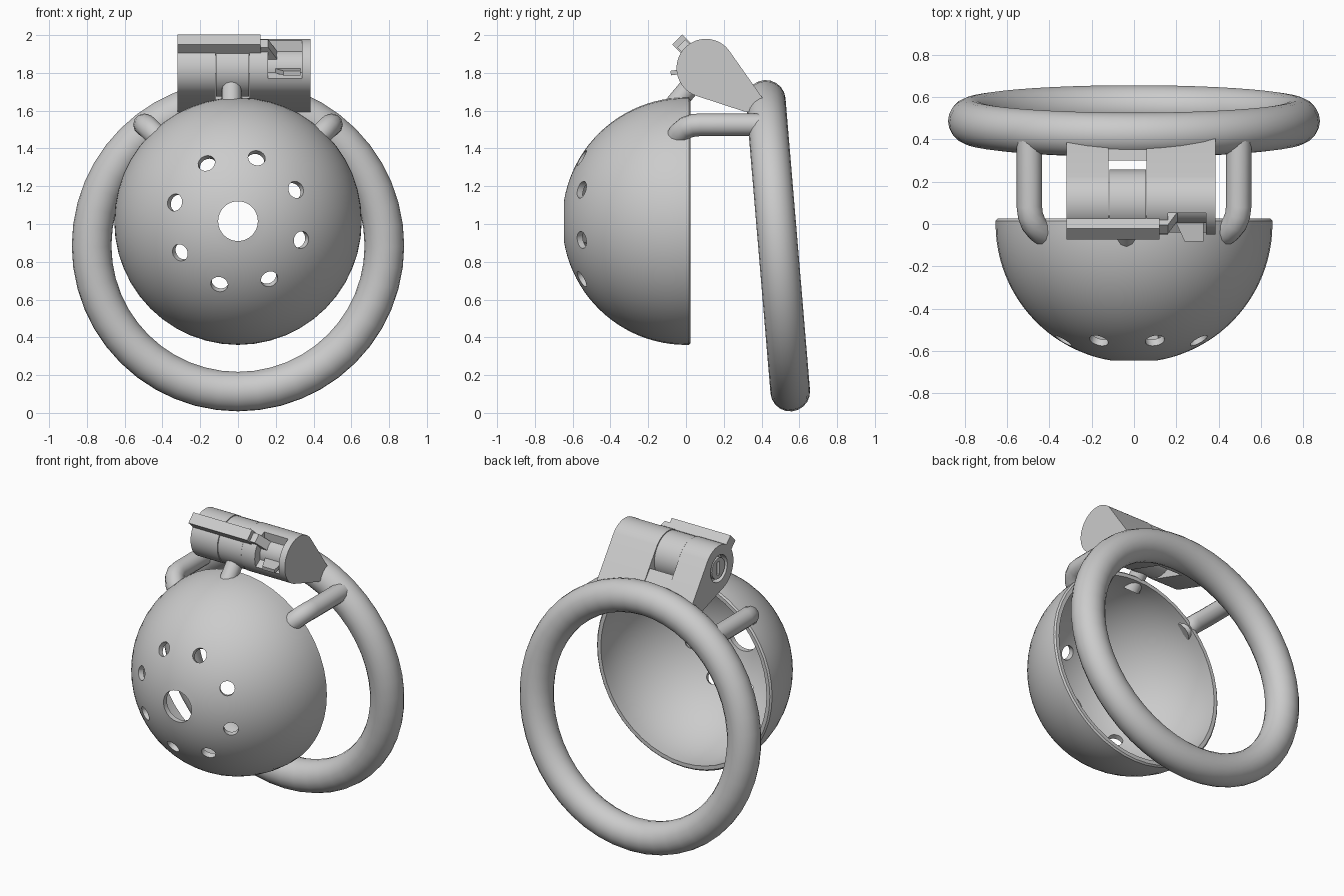
import bpy, bmesh
from math import sin, cos, pi, radians, atan2, hypot
from mathutils import Vector, Matrix

if "Cube" in bpy.data.objects:
    bpy.data.objects.remove(bpy.data.objects["Cube"], do_unlink=True)

steel = bpy.data.materials.new("brushed grey")
steel.use_nodes = True
GREY = (0.6, 0.6, 0.6, 1)
steel.diffuse_color = GREY
steel.node_tree.nodes["Principled BSDF"].inputs["Base Color"].default_value = GREY


def finish(obj, angle=35):
    """Give the part its colour and smooth shading with sharp edges."""
    obj.data.materials.clear()
    obj.data.materials.append(steel)
    bpy.ops.object.select_all(action='DESELECT')
    obj.select_set(True)
    bpy.context.view_layer.objects.active = obj
    bpy.ops.object.shade_smooth_by_angle(angle=radians(angle))
    return obj


def from_bmesh(name, bm):
    bmesh.ops.recalc_face_normals(bm, faces=bm.faces[:])
    mesh = bpy.data.meshes.new(name)
    bm.to_mesh(mesh)
    bm.free()
    obj = bpy.data.objects.new(name, mesh)
    bpy.context.collection.objects.link(obj)
    return obj


def prism(name, profile, x0, x1):
    """Extrude a (y, z) outline from x0 to x1."""
    bm = bmesh.new()
    face = bm.faces.new([bm.verts.new((x0, y, z)) for y, z in profile])
    ext = bmesh.ops.extrude_face_region(bm, geom=[face])
    verts = [v for v in ext["geom"] if isinstance(v, bmesh.types.BMVert)]
    bmesh.ops.translate(bm, verts=verts, vec=(x1 - x0, 0, 0))
    return from_bmesh(name, bm)


def rod(name, points, radius):
    """Round bar swept along a path."""
    curve = bpy.data.curves.new(name, 'CURVE')
    curve.dimensions = '3D'
    curve.bevel_depth = radius
    curve.bevel_resolution = 4
    curve.use_fill_caps = True
    line = curve.splines.new('POLY')
    line.points.add(len(points) - 1)
    for p, co in zip(line.points, points):
        p.co = (*co, 1)
    obj = bpy.data.objects.new(name, curve)
    bpy.context.collection.objects.link(obj)
    bpy.ops.object.select_all(action='DESELECT')
    obj.select_set(True)
    bpy.context.view_layer.objects.active = obj
    bpy.ops.object.convert(target='MESH')
    return finish(bpy.context.view_layer.objects.active, 50)


def cut(obj, cutter):
    mod = obj.modifiers.new("cut", 'BOOLEAN')
    mod.operation = 'DIFFERENCE'
    mod.solver = 'EXACT'
    mod.object = cutter
    bpy.context.view_layer.objects.active = obj
    bpy.ops.object.modifier_apply(modifier=mod.name)
    bpy.data.objects.remove(cutter, do_unlink=True)


# Large tilted ring
bpy.ops.mesh.primitive_torus_add(
    major_radius=0.775, minor_radius=0.105, major_segments=48, minor_segments=20,
    location=(0, 0.487, 0.885), rotation=(radians(90 + 4.8), 0, 0))
ring = bpy.context.object
ring.name = "base_ring"
finish(ring)

# Hollow dome with a round front opening, turned about the y axis
CZ, R, T, HOLE = 1.015, 0.655, 0.035, 0.105


def arc(radius, steps=22):
    start = atan2(HOLE, (radius ** 2 - HOLE ** 2) ** 0.5)
    angles = [start + (pi / 2 - start) * i / steps for i in range(steps + 1)]
    return [(radius * sin(a), -radius * cos(a)) for a in angles]


section = arc(R) + [(R, 0.015), (R - 0.01, 0.025), (R - T, 0.025)] + arc(R - T)[::-1]
bm = bmesh.new()
loop = [bm.verts.new((r, y, CZ)) for r, y in section]
edges = [bm.edges.new((loop[i - 1], loop[i])) for i in range(len(loop))]
bmesh.ops.spin(bm, geom=loop + edges, cent=(0, 0, CZ), axis=(0, 1, 0),
               angle=2 * pi, steps=48, use_duplicate=False)
bmesh.ops.remove_doubles(bm, verts=bm.verts[:], dist=0.0001)
dome = from_bmesh("dome", bm)

# Eight vent holes drilled towards the dome centre
bm = bmesh.new()
for i in range(8):
    a = radians(73.5 + 45 * i)
    tilt = radians(32.3)
    d = Vector((cos(a) * sin(tilt), -cos(tilt), sin(a) * sin(tilt)))
    place = (Matrix.Translation(Vector((0, 0, CZ)) + d * R)
             @ d.to_track_quat('Z', 'Y').to_matrix().to_4x4())
    bmesh.ops.create_cone(bm, cap_ends=True, segments=20, radius1=0.046,
                          radius2=0.046, depth=0.2, matrix=place)
cut(dome, from_bmesh("vent_cutter", bm))
finish(dome)

# Side arms joining the dome to the ring
for side, label in ((1, "left"), (-1, "right")):
    path = [(0.495, 0.42, 1.525), (0.495, 0.08, 1.525), (0.49, 0.04, 1.523),
            (0.475, 0.0, 1.51), (0.45, -0.03, 1.485), (0.425, -0.045, 1.46)]
    rod(label + "_arm", [(x * side, y, z) for x, y, z in path], 0.06)

# Lock housing: teardrop section around the pivot axis
PY, PZ, PR = 0.105, 1.825, 0.155


def pivot(angle, radius):
    return (PY + radius * cos(radians(angle)), PZ + radius * sin(radians(angle)))


def teardrop(window=None):
    pts = []
    for a in range(40, 251, 7):
        if window and window[0] < a < window[1]:
            pts.append(pivot(a, 0.1))
        else:
            pts.append(pivot(a, PR))
    return pts + [(0.31, 1.595), (0.41, 1.585), (0.41, 1.66)]


housing = prism("housing_key_end", teardrop(), -0.32, -0.12)


def disc(name, radius, x0, x1):
    return prism(name, [pivot(a, radius) for a in range(0, 360, 12)], x0, x1)


cut(housing, disc("key_recess_cutter", 0.09, -0.35, -0.28))
finish(housing)
for name, outline, x0, x1 in (
        ("housing_inner", teardrop(), 0.06, 0.16),
        ("housing_window", teardrop((115, 200)), 0.16, 0.34),
        ("housing_end_wall", teardrop(), 0.34, 0.385),
        ("housing_bridge", [(0.3, 1.8), (0.41, 1.66), (0.41, 1.585), (0.3, 1.6)], -0.12, 0.06)):
    finish(prism(name, outline, x0, x1))

# Hinge knuckle carried by the dome post
finish(disc("hinge_knuckle", PR - 0.003, -0.117, 0.057))
rod("dome_post", [(-0.035, -0.07, 1.62), (-0.035, 0.06, 1.775)], 0.053)

# Lock core with a keyway slot
core = disc("lock_core", 0.07, -0.315, -0.25)
slot = [(PY - 0.012, PZ - 0.045), (PY + 0.012, PZ - 0.045),
        (PY + 0.012, PZ + 0.045), (PY - 0.012, PZ + 0.045)]
cut(core, prism("keyway_cutter", slot, -0.33, -0.285))
finish(core)


# Radial bars with a slanted end
def radial_bar(name, angle, r0, r1, half, x0, x1, slant):
    c, s = cos(radians(angle)), sin(radians(angle))
    pts = [(PY + r * c - t * s, PZ + r * s + t * c)
           for r, t in ((r0, -half), (r1, -half), (r1, half), (r0, half))]
    obj = prism(name, pts, x0, x1)
    for v in obj.data.vertices:
        reach = hypot(v.co.y - PY, v.co.z - PZ)
        if reach < (r0 + r1) / 2 and (v.co.x > x0 + 0.01) == (slant > 0):
            v.co.x += slant
    return finish(obj)


radial_bar("latch_bar", 135, 0.13, 0.214, 0.037, -0.32, 0.12, 0.001)
radial_bar("latch_tip", 135, 0.09, 0.185, 0.03, 0.115, 0.16, 0.05)
radial_bar("window_tab", 188, 0.08, 0.188, 0.012, 0.24, 0.33, -0.05)
